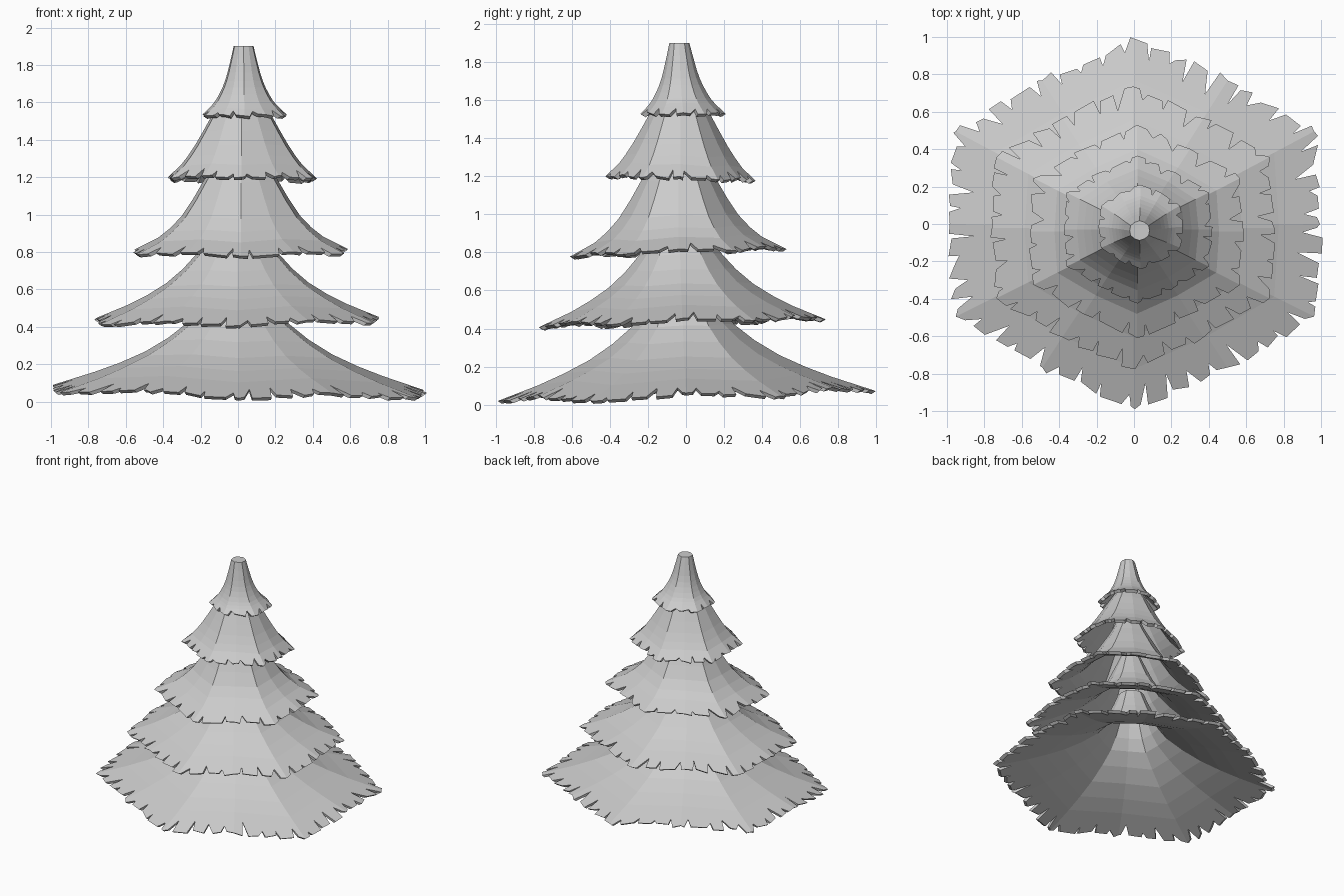
import bpy
import bmesh
import math
import random
from mathutils import Vector

random.seed(11)

start_cube = bpy.data.objects.get("Cube")
if start_cube:
    bpy.data.objects.remove(start_cube)

SIDES = 12          # corners and side middles of a hexagon


def make_material(name, value):
    mat = bpy.data.materials.new(name)
    mat.use_nodes = True
    colour = (value, value, value, 1)
    mat.diffuse_color = colour
    mat.node_tree.nodes["Principled BSDF"].inputs["Base Color"].default_value = colour
    return mat


def refine(profile):
    """Add a smooth in-between point to every span except the last."""
    pts = [Vector(p) for p in profile]
    result = []
    for i in range(len(pts) - 2):
        before = pts[max(i - 1, 0)]
        result += [pts[i], (pts[i] + pts[i + 1]) * 0.5625
                   - (before + pts[i + 2]) * 0.0625]
    return result + pts[-2:]


def ring(radius, z, centre, tilt, droop):
    """Hexagonal ring, rounder when small, with drooping corners."""
    flat = 0.965 - 0.07 * min(1, radius / 0.42)
    points = []
    for i in range(SIDES):
        angle = math.tau * i / SIDES
        corner = i % 2 == 1
        r = radius * (1 if corner else flat)
        x, y = r / flat * math.cos(angle), r * math.sin(angle)
        points.append(Vector((x + centre.x, y + centre.y,
                              z + tilt[0] * x + tilt[1] * y - (droop if corner else 0))))
    return points


def ragged_edge(inner_a, inner_b, outer_a, outer_b, teeth, depth):
    """Points of a torn edge running from outer_a to outer_b."""
    points = []

    def add(s, inset):
        outer, inner = outer_a.lerp(outer_b, s), inner_a.lerp(inner_b, s)
        direction = inner - outer
        points.append(outer + direction.normalized() * min(inset, direction.length * 0.8))

    for k in range(teeth):
        notch = (k + random.uniform(0.35, 0.65)) / teeth
        gap = random.uniform(0.08, 0.26) / teeth
        add(notch - gap, random.uniform(-0.25, 0.2) * depth)
        add(notch + random.uniform(-0.8, 0.8) * gap, random.uniform(0.4, 1.3) * depth)
        add(notch + gap, random.uniform(-0.25, 0.2) * depth)
    return points


def make_tier(name, profile, top_centre, rim_centre, tilt, teeth, depth, mat):
    """Thin flared skirt of branches with a closed top and a torn rim."""
    bm = bmesh.new()
    top_centre, rim_centre = Vector(top_centre), Vector(rim_centre)
    rim_radius = profile[-1][0]
    profile = refine(profile)
    last = len(profile) - 1
    rows = [ring(r, z, top_centre.lerp(rim_centre, i / last), tilt,
                 0.03 * rim_radius * (i / last) ** 2)
            for i, (r, z) in enumerate(profile)]
    verts = [[bm.verts.new(p) for p in row] for row in rows]
    bm.faces.new(verts[0])
    for i in range(last):
        for j in range(SIDES):
            k = (j + 1) % SIDES
            edge = []
            if i == last - 1:
                edge = [bm.verts.new(p) for p in ragged_edge(
                    rows[i][j], rows[i][k], rows[i + 1][j], rows[i + 1][k], teeth, depth)]
            bm.faces.new([verts[i][k], verts[i][j], verts[i + 1][j], *edge, verts[i + 1][k]])

    # Inner skin, pulled inward and down so the rim is undercut
    skin = bmesh.ops.extrude_face_region(bm, geom=bm.faces[:], use_keep_orig=True)
    for v in skin["geom"]:
        if isinstance(v, bmesh.types.BMVert):
            inward = (rim_centre - v.co.xy).normalized() * 0.022
            v.co += Vector((inward.x, inward.y, -0.014))
    bmesh.ops.recalc_face_normals(bm, faces=bm.faces)

    mesh = bpy.data.meshes.new(name)
    bm.to_mesh(mesh)
    bm.free()
    mesh.materials.append(mat)
    tier = bpy.data.objects.new(name, mesh)
    bpy.context.collection.objects.link(tier)


grey = make_material("light_grey", 0.6)

# Branch tiers from the ground up: (radius, height) profiles from top to rim
make_tier("bottom_branches",
          [(0.10, 0.75), (0.17, 0.58), (0.27, 0.42), (0.50, 0.26), (0.77, 0.148), (0.99, 0.076)],
          (0, -0.03), (0.005, 0), (-0.015, 0.028), 4, 0.1, grey)
make_tier("lower_branches",
          [(0.07, 1.1), (0.14, 0.94), (0.22, 0.79), (0.38, 0.635), (0.58, 0.522), (0.755, 0.45)],
          (0, -0.04), (-0.005, -0.02), (0.005, 0.028), 3, 0.075, grey)
make_tier("middle_branches",
          [(0.07, 1.45), (0.12, 1.32), (0.2, 1.18), (0.315, 0.995), (0.44, 0.88), (0.57, 0.815)],
          (0.015, -0.04), (0.015, -0.04), (0.005, 0.035), 2, 0.06, grey)
make_tier("upper_branches",
          [(0.045, 1.75), (0.10, 1.63), (0.165, 1.52), (0.25, 1.37), (0.325, 1.265), (0.395, 1.2)],
          (0.02, -0.03), (0.02, -0.03), (0, -0.03), 2, 0.05, grey)
make_tier("top_branches",
          [(0.053, 1.9), (0.087, 1.76), (0.115, 1.68), (0.153, 1.61), (0.188, 1.57), (0.225, 1.535)],
          (0.03, -0.035), (0.035, -0.015), (0, 0), 1, 0.035, grey)
